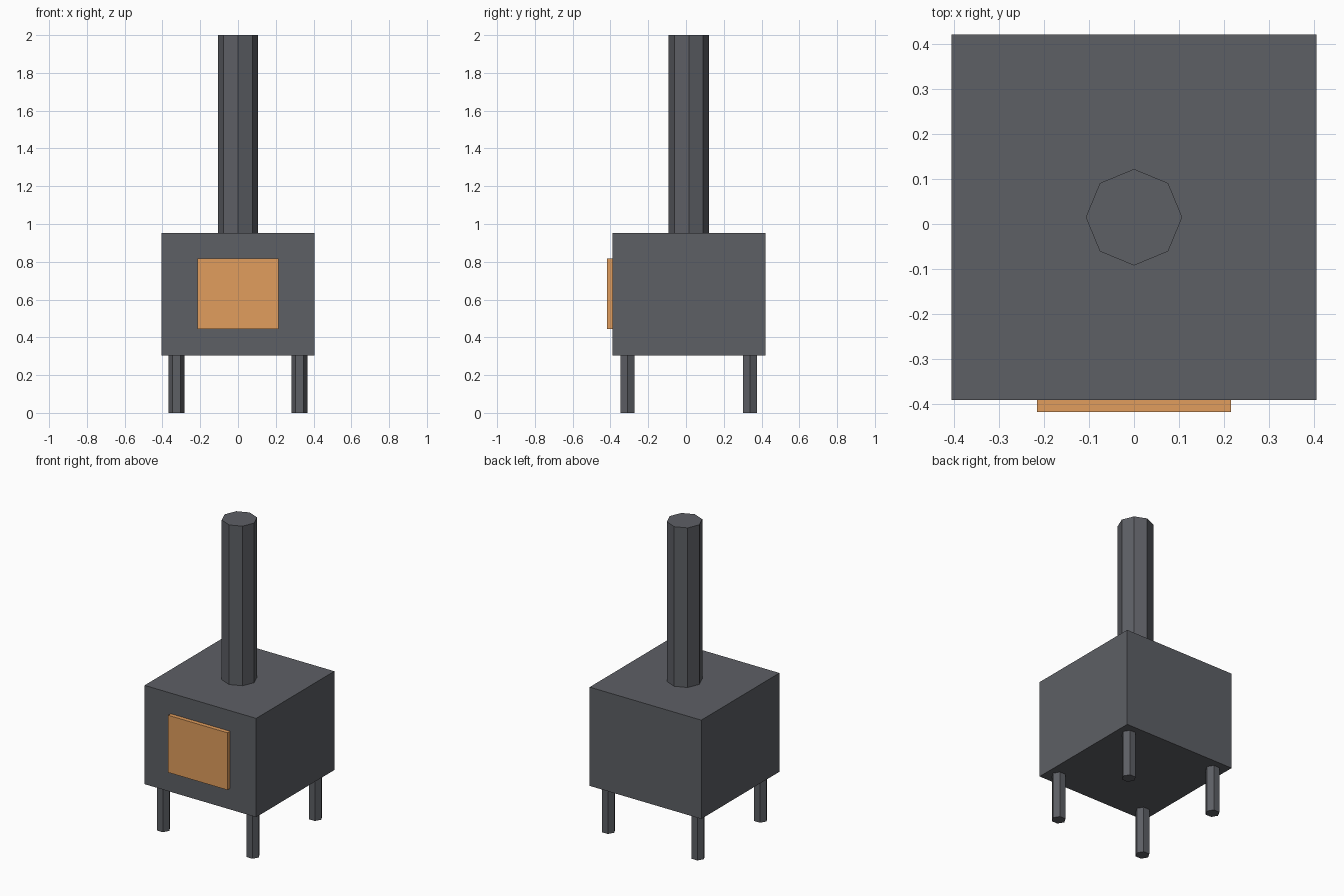
import bpy
import math

if "Cube" in bpy.data.objects:
    bpy.data.objects.remove(bpy.data.objects["Cube"])

CY = 0.015                      # depth centre of the stove body
BASE, TOP = 0.305, 0.953        # underside and top of the body


def material(name, rgb):
    mat = bpy.data.materials.new(name)
    mat.diffuse_color = (*rgb, 1.0)
    mat.use_nodes = True
    mat.node_tree.nodes["Principled BSDF"].inputs["Base Color"].default_value = mat.diffuse_color
    return mat


iron = material("dark_iron", (0.11, 0.115, 0.13))
glow = material("orange_door", (0.75, 0.34, 0.11))


def box(name, x, y, z, mat):
    """Box spanning the given (min, max) ranges."""
    spans = (x, y, z)
    bpy.ops.mesh.primitive_cube_add(size=1, location=[(a + b) / 2 for a, b in spans])
    ob = bpy.context.object
    ob.name = name
    ob.scale = [b - a for a, b in spans]
    bpy.ops.object.transform_apply(location=False, rotation=False, scale=True)
    ob.data.materials.append(mat)
    return ob


def prism(name, sides, radius, x, y, z0, z1, mat):
    """Upright flat-shaded prism with a corner pointing along x."""
    bpy.ops.mesh.primitive_cylinder_add(
        vertices=sides, radius=radius, depth=z1 - z0,
        location=(x, y, (z0 + z1) / 2), rotation=(0, 0, math.pi / 2))
    ob = bpy.context.object
    ob.name = name
    ob.data.materials.append(mat)
    return ob


# Firebox and door
box("stove_body", (-0.405, 0.405), (CY - 0.405, CY + 0.405), (BASE, TOP), iron)
box("stove_door", (-0.215, 0.215), (-0.417, CY - 0.405), (0.443, 0.818), glow)

# Octagonal chimney pipe
prism("chimney_pipe", 8, 0.107, 0, CY, TOP, 2.0, iron)

# Four hexagonal legs
for side, sx in (("left", -1), ("right", 1)):
    for end, sy in (("front", -1), ("back", 1)):
        prism(f"{end}_{side}_leg", 6, 0.043, sx * 0.325, CY + sy * 0.324, 0, BASE, iron)
